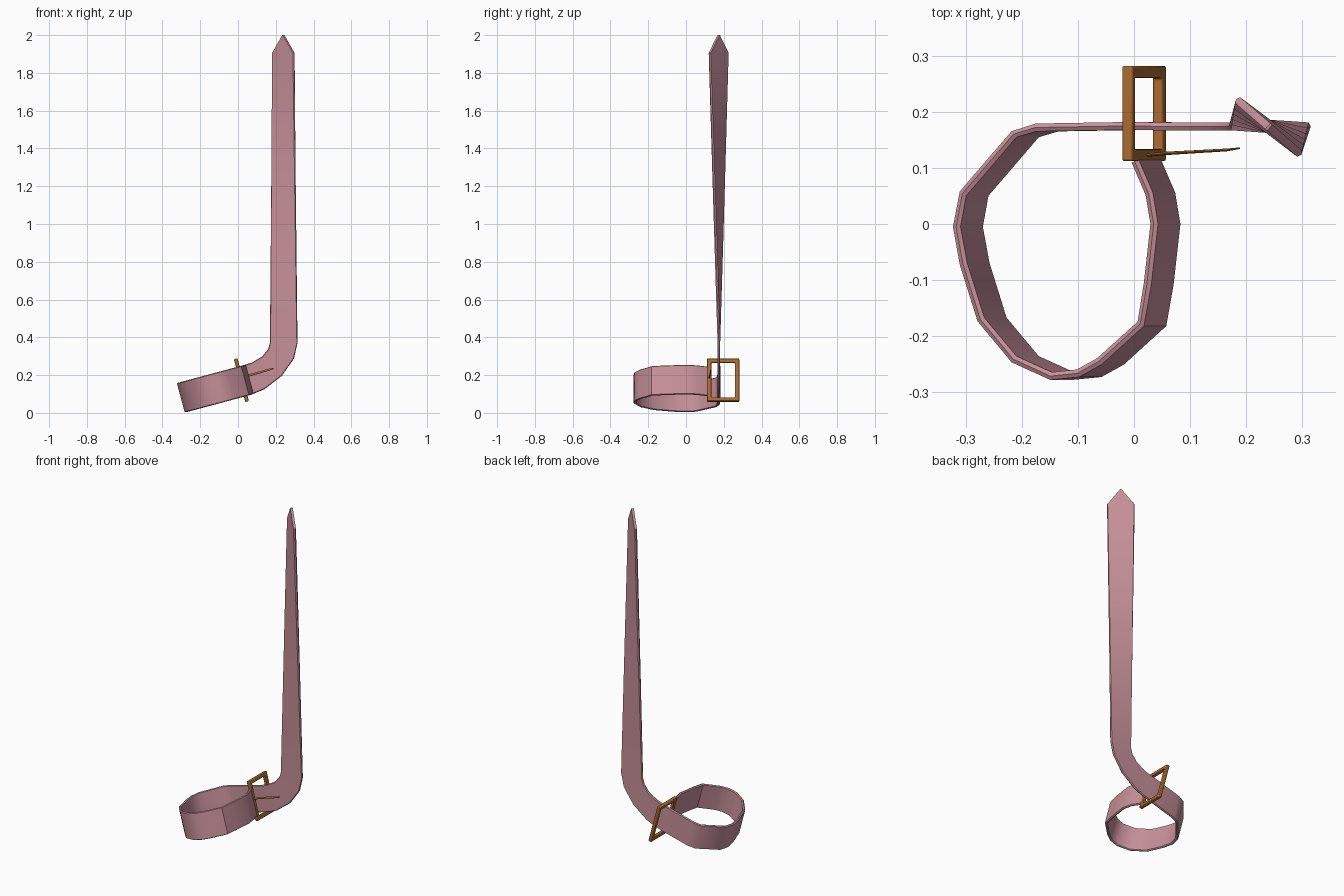
import bpy, bmesh
from math import sin, cos, tan, radians
from mathutils import Vector, Matrix

if "Cube" in bpy.data.objects:
    bpy.data.objects.remove(bpy.data.objects["Cube"])

TILT = radians(15)


def material(name, color):
    m = bpy.data.materials.new(name)
    m.diffuse_color = (*color, 1)
    m.use_nodes = True
    m.node_tree.nodes["Principled BSDF"].inputs["Base Color"].default_value = m.diffuse_color
    return m


pink = material("pink_leather", (0.57, 0.28, 0.32))
bronze = material("bronze", (0.40, 0.145, 0.03))


def finish(name, bm, mat, angle=35):
    bmesh.ops.recalc_face_normals(bm, faces=bm.faces)
    me = bpy.data.meshes.new(name)
    bm.to_mesh(me)
    bm.free()
    me.materials.append(mat)
    ob = bpy.data.objects.new(name, me)
    bpy.context.collection.objects.link(ob)
    bpy.ops.object.select_all(action='DESELECT')
    ob.select_set(True)
    bpy.context.view_layer.objects.active = ob
    bpy.ops.object.shade_smooth_by_angle(angle=radians(angle))
    return ob


def loft(bm, rings):
    rings = [[bm.verts.new(p) for p in r] for r in rings]
    n = len(rings[0])
    for a, b in zip(rings, rings[1:]):
        for i in range(n):
            j = (i + 1) % n
            bm.faces.new((a[i], a[j], b[j], b[i]))
    bm.faces.new(rings[0])
    bm.faces.new(rings[-1])


# Strap stations: centre and half-width vector
stations = []
loop = [(0.022, 0.112), (0.047, 0.054), (0.056, 0), (0.044, -0.107), (0.032, -0.178),
        (-0.042, -0.245), (-0.08, -0.266), (-0.128, -0.271), (-0.194, -0.241),
        (-0.253, -0.17), (-0.284, -0.071), (-0.296, -0.005), (-0.285, 0.054),
        (-0.194, 0.16), (-0.155, 0.172), (0.02, 0.175)]
for x, y in loop:
    stations.append((Vector((x, y, 0.177 + (x - 0.06) * tan(TILT))),
                     Vector((-sin(TILT), 0, cos(TILT))) * 0.081))
# bend from the loop up to the vertical end
for x, z, a, hw in [(0.06, 0.178, 16, 0.08), (0.107, 0.196, 25, 0.078),
                    (0.18, 0.247, 45, 0.073), (0.2275, 0.312, 70, 0.073),
                    (0.242, 0.37, 90, 0.073)]:
    a = radians(a)
    stations.append((Vector((x, 0.174, z)), Vector((-sin(a), 0, cos(a))) * hw))
# long twisted end, then the point
c0, w0 = stations[-1]
c1, w1 = Vector((0.24, 0.173, 1.905)), Vector((-0.058, 0.05, 0))
for i in range(1, 6):
    stations.append((c0.lerp(c1, i / 5), w0.lerp(w1, i / 5)))
stations.append((Vector((0.24, 0.173, 2.0)), w1 * 0.03))

rings = []
for i, (c, w) in enumerate(stations):
    t = stations[min(i + 1, len(stations) - 1)][0] - stations[max(i - 1, 0)][0]
    n = w.cross(t).normalized() * 0.007
    rings.append([c + w * u + n * v for u, v in
                  [(-1, 0), (-0.95, 1), (0.95, 1), (1, 0), (0.95, -1), (-0.95, -1)]])
bm = bmesh.new()
loft(bm, rings)
finish("strap", bm, pink)

# Buckle frame: rectangular ring across the strap
bm = bmesh.new()
place = Matrix.Translation((0.018, 0.197, 0.173)) @ Matrix.Rotation(-TILT, 4, 'Y')
half_y, half_z, bar, depth = 0.085, 0.117, 0.022, 0.01
sections = []
for sx, inset in [(-1, 0), (1, 0), (1, bar), (-1, bar)]:
    sections.append([bm.verts.new(place @ Vector((sx * depth, sy * (half_y - inset),
                                                  sz * (half_z - inset))))
                     for sy, sz in [(-1, -1), (1, -1), (1, 1), (-1, 1)]])
for k in range(4):
    a, b = sections[k], sections[(k + 1) % 4]
    for i in range(4):
        j = (i + 1) % 4
        bm.faces.new((a[i], a[j], b[j], b[i]))
buckle = finish("buckle_frame", bm, bronze)
bev = buckle.modifiers.new("soft_edges", 'BEVEL')
bev.width = 0.004
bev.segments = 2

# Prong: slim tapered pin from the front bar
bm = bmesh.new()
pts = [(Vector((0.012, 0.122, 0.183)), 0.006), (Vector((0.06, 0.126, 0.199)), 0.006),
       (Vector((0.165, 0.132, 0.229)), 0.005), (Vector((0.188, 0.135, 0.235)), 0.003)]
up = Vector((-sin(TILT), 0, cos(TILT)))
loft(bm, [[p + up * r * cos(radians(45 * k)) + Vector((0, 0.5, 0)) * r * sin(radians(45 * k))
           for k in range(8)] for p, r in pts])
finish("prong", bm, bronze, 50)
